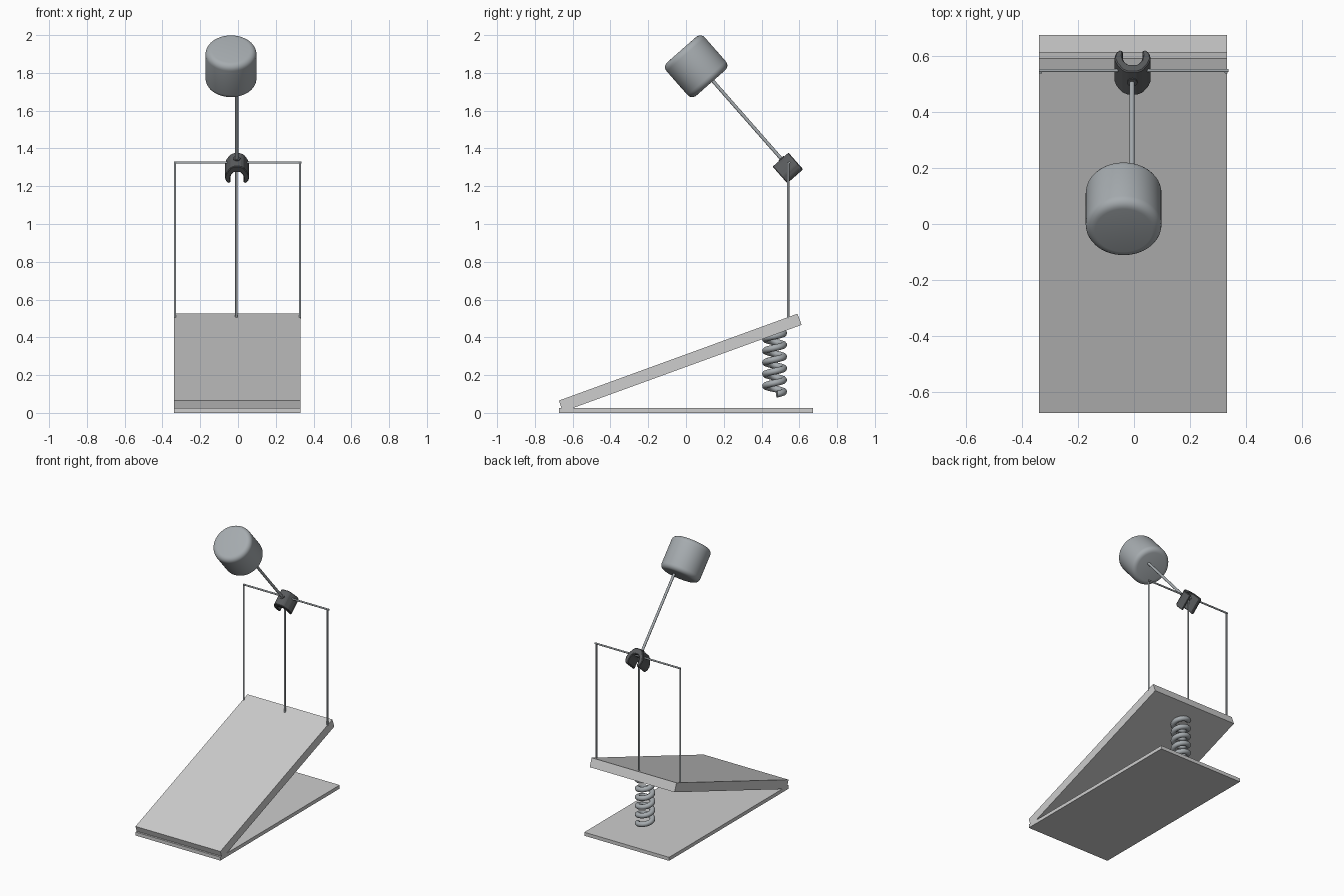
import bpy, bmesh, math
from mathutils import Vector, Matrix

cube = bpy.data.objects.get("Cube")
if cube:
    bpy.data.objects.remove(cube, do_unlink=True)


def material(name, rgb):
    m = bpy.data.materials.new(name)
    m.use_nodes = True
    m.diffuse_color = (*rgb, 1)
    bsdf = next(n for n in m.node_tree.nodes if n.type == 'BSDF_PRINCIPLED')
    bsdf.inputs["Base Color"].default_value = (*rgb, 1)
    return m


PLATE = material("light grey", (0.61, 0.61, 0.61))
STEEL = material("steel grey", (0.38, 0.41, 0.43))
DARK = material("dark grey", (0.10, 0.105, 0.11))


def add(name, bm, mat, smooth=False):
    bmesh.ops.recalc_face_normals(bm, faces=bm.faces[:])
    me = bpy.data.meshes.new(name)
    bm.to_mesh(me)
    bm.free()
    me.materials.append(mat)
    ob = bpy.data.objects.new(name, me)
    bpy.context.scene.collection.objects.link(ob)
    if smooth:
        bpy.ops.object.select_all(action='DESELECT')
        ob.select_set(True)
        bpy.context.view_layer.objects.active = ob
        bpy.ops.object.shade_smooth_by_angle(angle=math.radians(40))
    return ob


def prism(name, outline, frame, depth, mat, bevel=0):
    """Extrude a 2D outline along the third axis of a frame, centred."""
    bm = bmesh.new()
    face = bm.faces.new([bm.verts.new((u, v, -depth / 2)) for u, v in outline])
    ext = bmesh.ops.extrude_face_region(bm, geom=[face])["geom"]
    bmesh.ops.translate(bm, vec=(0, 0, depth),
                        verts=[g for g in ext if isinstance(g, bmesh.types.BMVert)])
    if bevel:
        bmesh.ops.recalc_face_normals(bm, faces=bm.faces[:])
        bmesh.ops.bevel(bm, geom=bm.edges[:], offset=bevel, segments=1, affect='EDGES')
    bm.transform(frame)
    return add(name, bm, mat)


def rod(name, a, b, radius, mat, bevel=0, sides=16):
    """Cylinder between two points, with optionally rounded rims."""
    a, b = Vector(a), Vector(b)
    bm = bmesh.new()
    bmesh.ops.create_cone(bm, cap_ends=True, segments=sides, radius1=radius,
                          radius2=radius, depth=(b - a).length)
    if bevel:
        rims = [e for e in bm.edges if any(len(f.verts) > 4 for f in e.link_faces)]
        bmesh.ops.bevel(bm, geom=rims, offset=bevel, segments=5, profile=0.5, affect='EDGES')
    turn = (b - a).to_track_quat('Z', 'Y').to_matrix().to_4x4()
    bm.transform(Matrix.Translation((a + b) / 2) @ turn)
    return add(name, bm, mat, True)


def frame(origin, u, v, w):
    m = Matrix((u, v, w)).transposed().to_4x4()
    return Matrix.Translation(origin) @ m


# Base plate and inclined plate, both drawn in side profile (y, z)
side = frame((-0.003, 0, 0), (0, 1, 0), (0, 0, 1), (1, 0, 0))
prism("base_plate", [(-0.673, 0), (0.673, 0), (0.673, 0.025), (-0.673, 0.025)],
      side, 0.67, PLATE)
prism("inclined_plate", [(-0.653, 0.006), (0.612, 0.466), (0.59, 0.525), (-0.673, 0.065)],
      side, 0.67, PLATE)

# Coil spring under the raised end: a ring section swept along a helix
bm = bmesh.new()
turns, per_turn, sides = 5.4, 32, 12
coil, wire, z0, z1 = 0.048, 0.018, 0.099, 0.432
steps = int(turns * per_turn)
rings = []
for i in range(steps + 1):
    t = 0.25 + 2 * math.pi * i / per_turn
    radial = Vector((math.cos(t), math.sin(t), 0))
    centre = Vector((-0.005, 0.469, z0 + (z1 - z0) * i / steps)) + radial * coil
    rings.append([bm.verts.new(centre + wire * (math.cos(p) * radial + Vector((0, 0, math.sin(p)))))
                  for p in (2 * math.pi * k / sides for k in range(sides))])
for r0, r1 in zip(rings, rings[1:]):
    for k in range(sides):
        n = (k + 1) % sides
        bm.faces.new((r0[k], r0[n], r1[n], r1[k]))
bm.faces.new(rings[0])
bm.faces.new(rings[-1])
add("coil_spring", bm, STEEL, True)

# Upright rods and the crossbar joining their tops
for name, x, top in (("right_upright", -0.333, 1.325), ("centre_upright", -0.009, 1.31),
                     ("left_upright", 0.328, 1.325)):
    rod(name, (x, 0.541, 0.5), (x, 0.541, top), 0.006, STEEL)
rod("crossbar", (-0.339, 0.547, 1.325), (0.336, 0.547, 1.325), 0.006, STEEL)

# Tilted arm with the rounded drum at its end
axis = Vector((0, -0.66, 0.7513)).normalized()
across = Vector((0, axis.z, -axis.y))
rod("tilted_arm", (-0.007, 0.53, 1.316), Vector((-0.007, 0.53, 1.316)) + axis * 0.6,
    0.009, STEEL)
drum = Vector((-0.037, 0.054, 1.835))
rod("drum", drum - axis * 0.117, drum + axis * 0.117, 0.135, STEEL, bevel=0.033, sides=64)

# Open claw gripping the crossbar, profile mirrored about the arm axis
half = [(0.018, -0.058), (0.036, -0.047), (0.056, -0.014), (0.065, 0.016), (0.06, 0.042),
        (0.046, 0.061), (0.034, 0.055), (0.037, 0.03), (0.032, 0.002), (0.017, -0.018)]
outline = half + [(-x, a) for x, a in reversed(half)]
hub = frame((-0.005, 0.539, 1.297), (1, 0, 0), -axis, across)
prism("claw", outline, hub, 0.112, DARK, bevel=0.004)

# Small collar where the arm meets the claw
collar = Vector((-0.006, 0.537, 1.31))
rod("arm_collar", collar, collar + axis * 0.052, 0.018, DARK)
